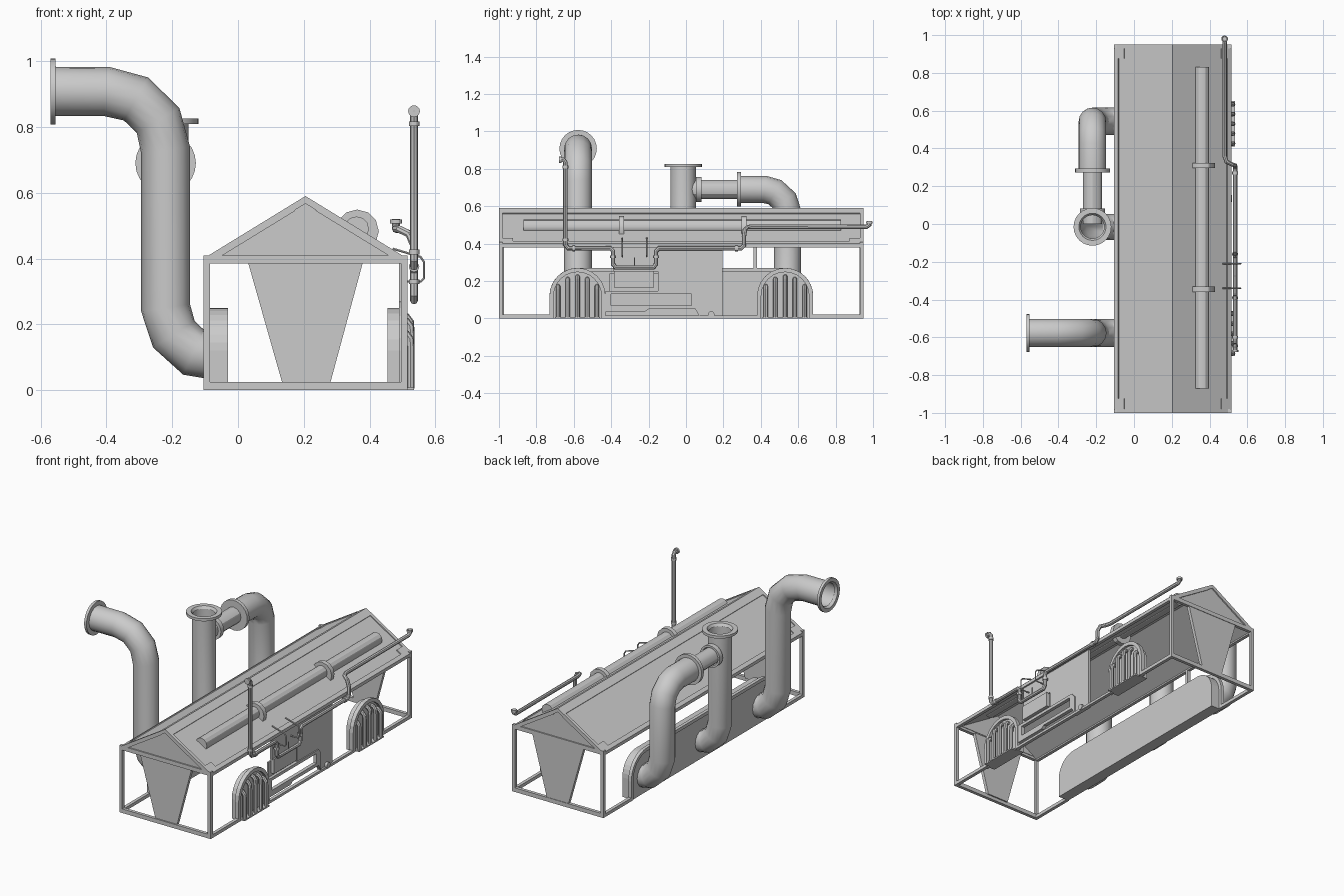
import bpy, bmesh
from math import sin, cos, pi, hypot
from mathutils import Vector, Matrix

if "Cube" in bpy.data.objects:
    bpy.data.objects.remove(bpy.data.objects["Cube"])

def finish(name, bm, smooth=False):
    bmesh.ops.recalc_face_normals(bm, faces=bm.faces)
    me = bpy.data.meshes.new(name)
    bm.to_mesh(me); bm.free()
    ob = bpy.data.objects.new(name, me)
    bpy.context.collection.objects.link(ob)
    if smooth:
        smooth_by_angle(ob)
    return ob

def smooth_by_angle(ob):
    bpy.ops.object.select_all(action='DESELECT')
    ob.select_set(True)
    bpy.context.view_layer.objects.active = ob
    bpy.ops.object.shade_smooth_by_angle()

def box(name, x0, x1, y0, y1, z0, z1, mat=None):
    bm = bmesh.new()
    bmesh.ops.create_cube(bm, size=1)
    for v in bm.verts:
        v.co = Vector(((x0 + x1) / 2 + v.co.x * (x1 - x0), (y0 + y1) / 2 + v.co.y * (y1 - y0),
                       (z0 + z1) / 2 + v.co.z * (z1 - z0)))
        if mat:
            v.co = mat @ v.co
    return finish(name, bm)

def prism(name, pts, axis, a, b):
    # 2D outline extruded along x (points are y,z) or along y (points are x,z)
    bm = bmesh.new()
    put = (lambda p, t: (t, p[0], p[1])) if axis == 'x' else (lambda p, t: (p[0], t, p[1]))
    lo = [bm.verts.new(put(p, a)) for p in pts]
    hi = [bm.verts.new(put(p, b)) for p in pts]
    bm.faces.new(lo); bm.faces.new(hi)
    n = len(pts)
    for i in range(n):
        bm.faces.new((lo[i], lo[(i + 1) % n], hi[(i + 1) % n], hi[i]))
    return finish(name, bm)

def pipe(name, pts, r, caps=True, res=4):
    cu = bpy.data.curves.new(name, 'CURVE')
    cu.dimensions = '3D'
    cu.bevel_depth, cu.bevel_resolution, cu.use_fill_caps = r, res, caps
    sp = cu.splines.new('POLY')
    sp.points.add(len(pts) - 1)
    for p, c in zip(sp.points, pts):
        p.co = (*c, 1)
    ob = bpy.data.objects.new(name, cu)
    bpy.context.collection.objects.link(ob)
    bpy.ops.object.select_all(action='DESELECT')
    ob.select_set(True)
    bpy.context.view_layer.objects.active = ob
    bpy.ops.object.convert(target='MESH')
    smooth_by_angle(bpy.context.view_layer.objects.active)

def ring(name, centre, axis, ri, ro, h, n=24):
    # flat collar with a hole, centred on a pipe axis
    rot = Vector(axis).to_track_quat('Z', 'Y').to_matrix()
    bm = bmesh.new()
    prof = [(ri, -h / 2), (ro, -h / 2), (ro, h / 2), (ri + .01, h / 2)]
    rows = [[bm.verts.new(Vector(centre) + rot @ Vector((r * cos(2 * pi * i / n), r * sin(2 * pi * i / n), z)))
             for r, z in prof] for i in range(n)]
    for i in range(n):
        a, b = rows[i], rows[(i + 1) % n]
        for k in range(4):
            bm.faces.new((a[k], b[k], b[(k + 1) % 4], a[(k + 1) % 4]))
    finish(name, bm, True)

def arc(cy, cz, r, a0, a1, n=8):
    return [(cy + r * cos(a0 + (a1 - a0) * i / n), cz + r * sin(a0 + (a1 - a0) * i / n)) for i in range(n + 1)]

X0, X1, XM, Y0, Y1 = -.105, .515, .205, -1.0, .95
ARCHES = (-.58, .53)

# corner posts, end sills and tie beams
for y in (Y0, Y1 - .02):
    for x in (X0, X1 - .02):
        box("corner_post", x, x + .02, y, y + .02, 0, .4)
    box("end_sill", X0, X1, y, y + .02, 0, .025)
    box("tie_beam", X0, X1, y, y + .02, .385, .41)
for x in (X0, X1 - .02):
    box("eave_beam", x, x + .02, Y0, Y1, .38, .4)
    box("front_side_sill", x, x + .02, Y0, -.72, 0, .02)
    box("rear_side_sill", x, x + .02, .67, Y1, 0, .02)

# roof shell with raised border strips on both slopes
prism("roof_shell", [(X0, .393), (XM, .583), (X1, .393), (X1 - .005, .38), (XM, .567), (X0 + .005, .38)],
      'y', Y0, Y1)
L = hypot(.31, .19)
for s in (-1, 1):
    down = Vector((s * .31, 0, -.19)) / L
    nrm = Vector((s * .19, 0, .31)) / L
    m = Matrix.Translation((XM, 0, .59)) @ Matrix((down, (0, 1, 0), nrm)).transposed().to_4x4()
    box("ridge_strip", 0, .05, Y0, Y1, -.012, 0, m)
    box("eave_strip", L - .025, L, Y0, Y1, -.012, 0, m)
    for y, q in ((Y0, Y0 + .02), (Y1 - .02, Y1 - .075)):
        box("gable_strip", .05, L - .025, y, y + .02, -.022, 0, m)
        box("corner_plate", L - .06, L - .025, q, q + .055, -.01, 0, m)

# gable fillings and tapered end panels
for y in (Y0 + .008, Y1 - .023):
    prism("gable", [(X0 + .04, .4), (X1 - .04, .4), (XM, .57)], 'y', y, y + .015)
    prism("tapered_end_panel", [(.03, .39), (.38, .39), (.28, .02), (.135, .02)], 'y', y, y + .02)

# left side panel with rounded shoulders and rim
def shoulders(r, top, n=8):
    return ([(-.58 - r, 0)] + arc(-.58, top - r, r, pi, pi / 2, n) +
            arc(.53, top - r, r, pi / 2, 0, n) + [(.53 + r, 0)])
prism("left_panel", shoulders(.13, .25), 'x', X0 + .005, -.03)
prism("left_panel_rim", shoulders(.15, .27) + shoulders(.13, .25)[::-1], 'x', X0, X0 + .02)
box("left_stay", X0, X0 + .02, .36, .38, .26, .39)

# right side arches with rims, rods and trays
for c in ARCHES:
    def arch(r):
        return [(c - r, 0)] + arc(c, .12, r, pi, 0, 12) + [(c + r, 0)]
    prism("arch_block", arch(.13), 'x', .455, .5)
    prism("arch_rim", arch(.15) + arch(.128)[::-1], 'x', .49, X1)
    for i in range(-2, 3):
        y, top = c + i * .052, .225 - .013 * i * i
        pipe("arch_rod", [(.495, y, top), (.512, y, top - .003), (.523, y, top - .018),
                          (.525, y, top - .05), (.525, y, .005)], .012, res=2)
    box("rod_tray", .5, .535, c - .12, c + .12, 0, .008)

# right side wall panels
box("wall_panel", .49, .505, -.15, .195, .14, .385)
prism("lower_wall", [(.07, .0), (.195, 0), (.195, .15), (.04, .15), (.07, .12)], 'x', .49, .505)
box("upper_panel", .49, .505, -.39, -.15, .25, .385)
box("small_panel", .49, .515, -.385, -.17, .165, .255)
box("slot_backing", .485, .495, -.41, -.14, .14, .24)
box("side_sill", .495, X1, -.44, .39, 0, .015)
# slotted strip
box("slot_top", .49, .512, -.43, .05, .13, .148)
prism("slot_base", [(-.43, .035), (-.22, .035), (-.2, .05), (.05, .05), (.07, .015), (.075, .015),
                    (.075, .12), (.05, .148), (.03, .148), (.03, .07), (-.43, .07)], 'x', .49, .512)
box("slot_end", .49, .512, -.43, -.4, .035, .148)
pipe("drain_plug", [(.49, .135, .02), (.52, .135, .02)], .018)

# roof cylinder with two collars
pipe("roof_cylinder", [(.36, -.87, .49), (.36, .83, .49)], .038)
for y in (-.345, .31):
    pipe("cylinder_collar", [(.362, y - .014, .483), (.362, y + .014, .483)], .066)

# large exhaust ducts on the left
PX = -.22
def foot(y):
    return [(PX, y, .25), (-.195, y, .17), (-.135, y, .115), (-.06, y, .105)]
pipe("tall_duct", [(-.565, -.577, .908), (-.4, -.577, .908), (-.31, -.577, .885), (-.243, -.577, .82),
                   (PX, -.577, .73)] + foot(-.577), .075, False, 6)
ring("tall_duct_flange", (-.562, -.577, .908), (-1, 0, 0), .068, .1, .016)
pipe("middle_duct", [(PX, -.015, .815)] + foot(-.015), .069, False, 6)
ring("middle_duct_flange", (PX, -.015, .817), (0, 0, 1), .062, .1, .016)
pipe("cross_duct", [(PX, 0, .69), (PX, .3, .69)], .05)
ring("cross_duct_collar", (PX, .068, .69), (0, 1, 0), .045, .067, .03)
ring("cross_duct_flange", (PX, .283, .69), (0, 1, 0), .045, .092, .022)
pipe("rear_duct", [(PX, .285, .69), (PX, .42, .69), (PX, .475, .675), (PX, .525, .63),
                   (PX, .543, .57)] + foot(.543), .073, True, 6)

# thin service pipe running along the right side
PS = .535
run = [(PS, -.675, .848), (PS, -.655, .85), (PS, -.645, .835), (PS, -.645, .395), (PS, -.63, .375),
       (PS, -.405, .375), (PS, -.39, .36), (PS, -.39, .29), (PS, -.375, .272), (PS, -.175, .272),
       (PS, -.16, .29), (PS, -.16, .36), (PS, -.145, .375), (PS, .295, .375), (PS, .31, .39),
       (PS, .31, .44), (.52, .315, .475), (.49, .33, .489), (.48, .36, .49), (.48, .965, .49), (.48, .98, .5),
       (.48, .98, .52)]
pipe("service_pipe", run, .012, res=2)
for p, ax in (((PS, -.672, .848), (0, 1, 0)), ((.48, .98, .513), (0, 0, 1))):
    ring("pipe_end_cap", p, ax, .004, .018, .012, 12)
for y, z, ax in ((-.645, .42, (0, 0, 1)), (-.645, .81, (0, 0, 1)), (-.39, .33, (0, 0, 1)),
                 (-.16, .33, (0, 0, 1)), (.27, .375, (0, 1, 0)), (-.6, .375, (0, 1, 0))):
    ring("pipe_coupling", (PS, y, z), ax, .005, .016, .014, 12)

# thin wire hooks
for y, z in ((-.34, .33), (-.21, .33)):
    pipe("wire_hook", [(.5, y, z), (.555, y, z), (.565, y, z + .01), (.565, y, z + .06),
                       (.555, y, z + .075), (.47, y, z + .1)], .004, res=1)
pipe("wire_pin", [(PS, -.275, .272), (PS, -.275, .325)], .004, res=1)
